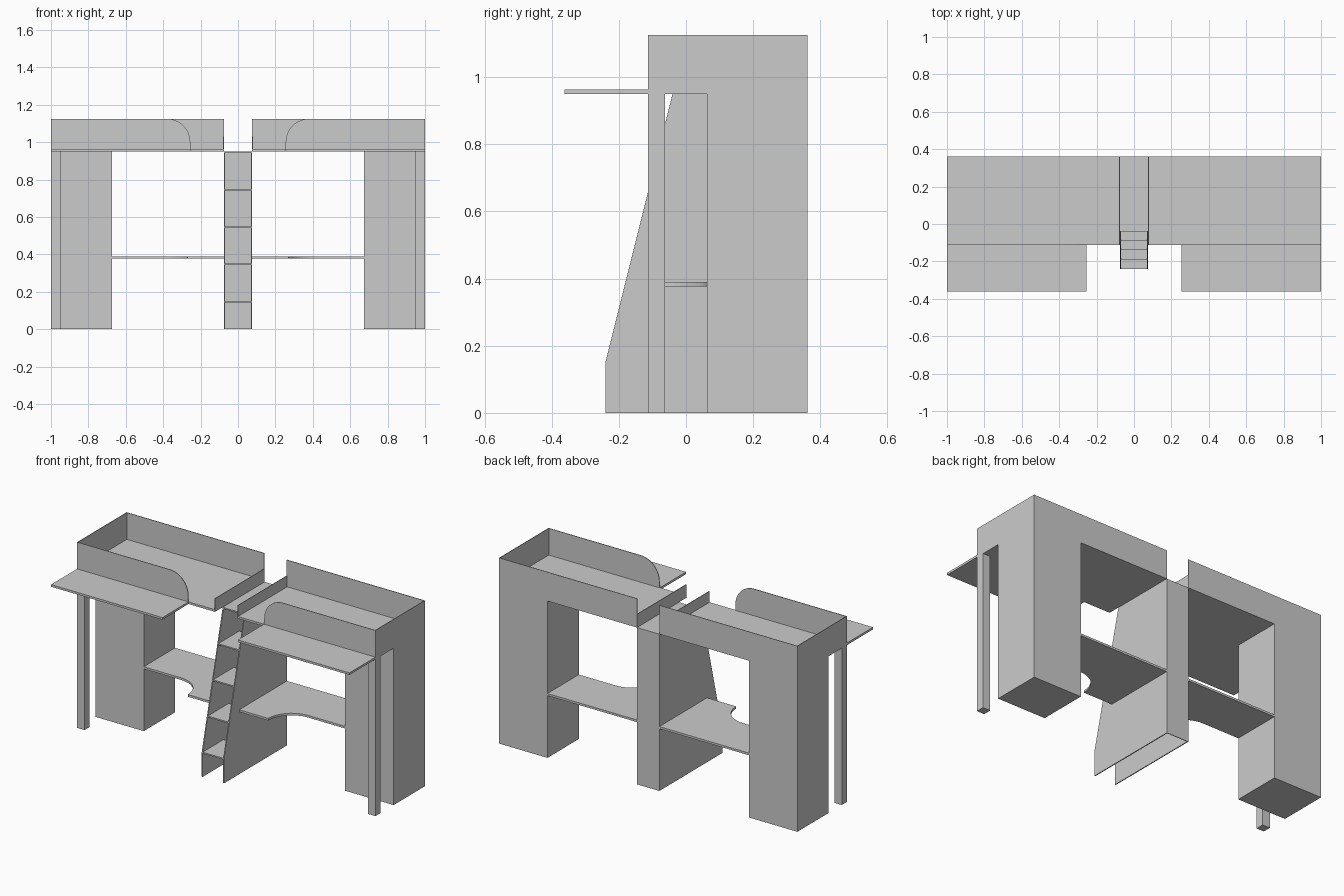
import bpy, bmesh, math

if "Cube" in bpy.data.objects:
    bpy.data.objects.remove(bpy.data.objects["Cube"])

T = 0.004  # thin panel thickness


def prism(name, pts, axis, a, b, mirror=True):
    """Extrude a 2D outline along an axis from a to b, optionally mirrored in x."""
    place = {'x': lambda p: (a, p[0], p[1]),
             'y': lambda p: (p[0], a, p[1]),
             'z': lambda p: (p[0], p[1], a)}[axis]
    shift = {'x': (b - a, 0, 0), 'y': (0, b - a, 0), 'z': (0, 0, b - a)}[axis]
    bm = bmesh.new()
    face = bm.faces.new([bm.verts.new(place(p)) for p in pts])
    ext = bmesh.ops.extrude_face_region(bm, geom=[face], use_keep_orig=True)
    top = [g for g in ext['geom'] if isinstance(g, bmesh.types.BMVert)]
    bmesh.ops.translate(bm, verts=top, vec=shift)
    bmesh.ops.recalc_face_normals(bm, faces=bm.faces)
    me = bpy.data.meshes.new(name)
    bm.to_mesh(me)
    bm.free()
    ob = bpy.data.objects.new(name, me)
    bpy.context.collection.objects.link(ob)
    if mirror:
        mod = ob.modifiers.new("Mirror", 'MIRROR')
        mod.use_mirror_merge = False
    return ob


def box(name, x0, x1, y0, y1, z0, z1, mirror=True):
    return prism(name, [(x0, y0), (x1, y0), (x1, y1), (x0, y1)], 'z', z0, z1, mirror)


def arc(cx, cy, r, a0, a1, n=12):
    return [(cx + r * math.cos(math.radians(a0 + (a1 - a0) * i / n)),
             cy + r * math.sin(math.radians(a0 + (a1 - a0) * i / n)))
            for i in range(n + 1)]


FRONT, BACK, BED, TOP = -0.113, 0.362, 0.95, 1.125
IN, OUT = 0.075, 1.0

# Supports: closed cabinet and front corner post
box("cabinet", 0.675, OUT, 0.062, BACK, 0, BED)
box("front_post", 0.95, OUT, FRONT, FRONT + 0.05, 0, BED)

# Bed tray and its rails
box("bed_base", IN, OUT, FRONT, BACK, BED, 0.963)
box("bed_back_rail", IN, OUT, BACK - T, BACK, BED, TOP)
box("bed_end_rail", OUT - T, OUT, FRONT, BACK, BED, TOP)
box("bed_inner_rail", IN, IN + T, FRONT, BACK, BED, 1.03)
prism("bed_front_rail",
      [(0.255, BED), (OUT, BED), (OUT, TOP)] + arc(0.38, 1.0, 0.125, 90, 180),
      'y', FRONT, FRONT + T)

# Shelf in front of each bed
box("front_shelf", 0.253, OUT, -0.362, FRONT, BED, 0.963)

# Desk with a wider inner end and a concave curved corner
prism("desk",
      [(IN, BACK), (IN, -0.095)] + arc(0.427, -0.095, 0.157, 180, 90)
      + [(0.675, 0.062), (0.675, BACK)],
      'z', 0.377, 0.39)

# Central stair: sloped side panels, back panel, landing and treads
prism("stair_side",
      [(-0.24, 0), (BACK, 0), (BACK, BED), (-0.04, BED), (-0.24, 0.15)],
      'x', 0.069, IN)
box("stair_back", -0.069, 0.069, BACK - T, BACK, 0, BED, False)
box("stair_landing", -0.069, 0.069, -0.04, BACK - T, BED - 0.008, BED, False)
for i in range(4):
    y, z = -0.24 + 0.05 * i, 0.15 + 0.2 * i
    box(f"stair_tread_{i + 1}", -0.069, 0.069, y, y + 0.2, z - 0.008, z, False)
